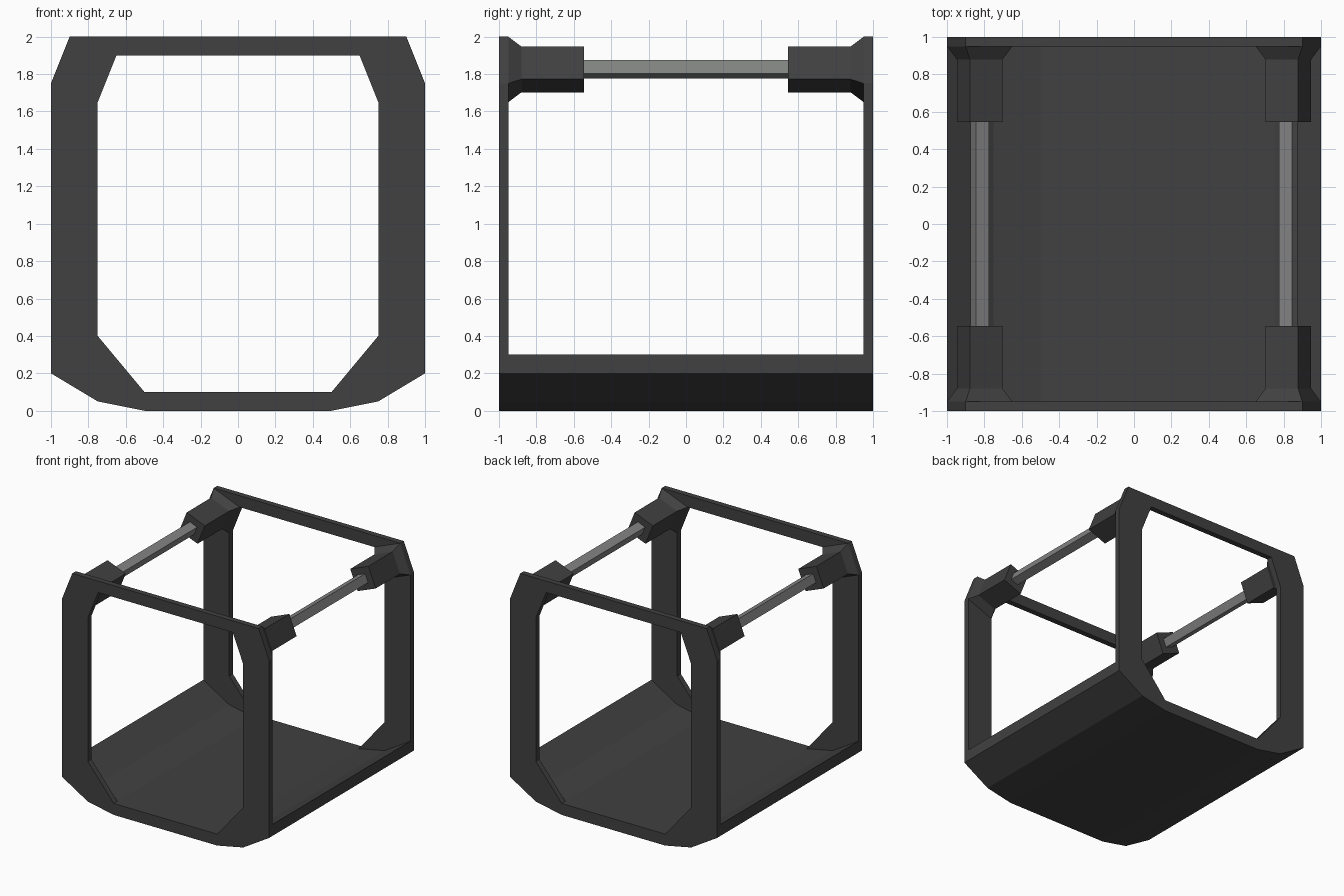
import bpy, bmesh
from mathutils import Vector

if "Cube" in bpy.data.objects:
    bpy.data.objects.remove(bpy.data.objects["Cube"])


def material(name, r, g, b):
    m = bpy.data.materials.new(name)
    m.diffuse_color = (r, g, b, 1)
    m.use_nodes = True
    m.node_tree.nodes["Principled BSDF"].inputs["Base Color"].default_value = m.diffuse_color
    return m


DARK = material("dark_grey", 0.052, 0.052, 0.052)
STEEL = material("steel_grey", 0.22, 0.225, 0.22)


def finish(bm, name, mat):
    bmesh.ops.recalc_face_normals(bm, faces=bm.faces[:])
    me = bpy.data.meshes.new(name)
    bm.to_mesh(me)
    bm.free()
    me.materials.append(mat)
    ob = bpy.data.objects.new(name, me)
    bpy.context.collection.objects.link(ob)
    return ob


def sym(half):
    """Right-half profile, top to bottom, closed by its mirror image."""
    return half + [(-x, z) for x, z in reversed(half)]


def loft(name, rings, mat, cap_start=True, cap_end=True):
    """Join (y, profile) rings of equal point count into a tube."""
    bm = bmesh.new()
    vs = [[bm.verts.new((x, y, z)) for x, z in pts] for y, pts in rings]
    for a, b in zip(vs, vs[1:]):
        for i in range(len(a)):
            j = (i + 1) % len(a)
            bm.faces.new((a[i], a[j], b[j], b[i]))
    if cap_start:
        bm.faces.new(vs[0])
    if cap_end:
        bm.faces.new(vs[-1])
    return finish(bm, name, mat)


# End frames: chamfered outline with a chamfered opening
BELLY = [(1, 0.2), (0.75, 0.05), (0.5, 0)]
OUTER = sym([(0.9, 2), (1, 1.75)] + BELLY)
INNER = sym([(0.65, 1.9), (0.75, 1.65), (0.75, 0.4), (0.5, 0.1)])


def end_frame(name, y0, y1):
    bm = bmesh.new()
    for loop in (OUTER, INNER):
        v = [bm.verts.new((x, y0, z)) for x, z in loop]
        for i in range(len(v)):
            bm.edges.new((v[i], v[(i + 1) % len(v)]))
    bmesh.ops.triangle_fill(bm, edges=bm.edges[:], use_beauty=True)
    ext = bmesh.ops.extrude_face_region(bm, geom=bm.faces[:], use_keep_orig=True)
    moved = [g for g in ext["geom"] if isinstance(g, bmesh.types.BMVert)]
    bmesh.ops.translate(bm, verts=moved, vec=Vector((0, y1 - y0, 0)))
    return finish(bm, name, DARK)


end_frame("front_frame", -1, -0.95)
end_frame("back_frame", 1, 0.95)

# Floor tray between the frames
tray = sym(BELLY)
tray_top = [(-x, z + 0.1) for x, z in tray]
tray_section = tray + []
bm = bmesh.new()
lower = [(x, z) for x, z in BELLY] + [(-x, z) for x, z in reversed(BELLY)]
section = lower + [(x, z + 0.1) for x, z in reversed(lower)]
bm.free()
loft("floor", [(-0.95, section), (0.95, section)], DARK, False, False)

# Corner sockets and the rods that join them
CORNER = [(0.65, 1.9), (0.9, 2), (1, 1.75), (0.75, 1.65)]


def corner(scale, side):
    return [(side * (0.825 + (x - 0.825) * scale), 1.825 + (z - 1.825) * scale)
            for x, z in CORNER]


for side, sname in ((-1, "left"), (1, "right")):
    for end, ename in ((-1, "front"), (1, "back")):
        loft(f"{ename}_{sname}_socket",
             [(end * 0.95, corner(1, side)),
              (end * 0.88, corner(0.7, side)),
              (end * 0.545, corner(0.7, side))], DARK, cap_start=False)
    rod = corner(0.28, side)
    loft(f"{sname}_rod", [(-0.545, rod), (0.545, rod)], STEEL, False, False)
